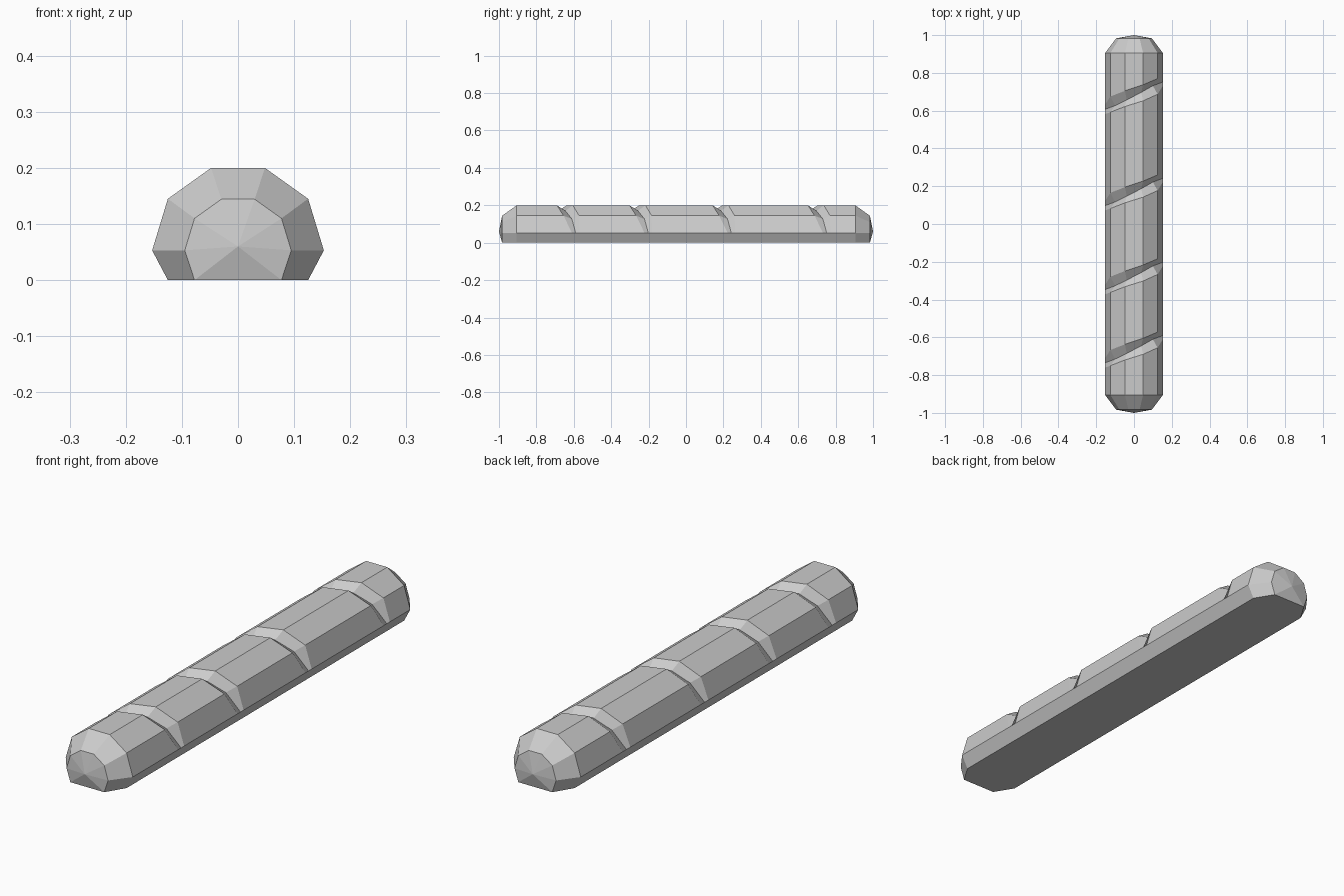
import bpy
import bmesh

cube = bpy.data.objects.get("Cube")
if cube:
    bpy.data.objects.remove(cube, do_unlink=True)

# One grey for the whole loaf
grey = bpy.data.materials.new("plain grey")
grey.use_nodes = True
COLOUR = (0.6, 0.6, 0.6, 1)
grey.diffuse_color = COLOUR
grey.node_tree.nodes["Principled BSDF"].inputs["Base Color"].default_value = COLOUR

# Cross-section: left edge over the top to the right edge, then the flat base
MID = 0.053
PROFILE = [(0.153, MID), (0.125, 0.145), (0.048, 0.2), (-0.048, 0.2),
           (-0.125, 0.145), (-0.153, MID), (-0.125, 0), (0.125, 0)]

# Slanted cut: front lip, floor and back lip along each profile line
FRONT = [-0.61, -0.655, -0.69, -0.72, -0.75, -0.76, -0.76, -0.61]
FLOOR = [-0.59, -0.61, -0.645, -0.685, -0.715, -0.735, -0.735, -0.59]
BACK = [-0.57, -0.572, -0.605, -0.637, -0.667, -0.71, -0.71, -0.57]
CUT_STEPS = [0, 0.388, 0.832, 1.342]
FLOOR_SCALE = 0.8

bm = bmesh.new()


def ring(ys, scale=1.0, cut=False):
    """Add one loop of profile points; a cut only sinks the upper points."""
    loop = []
    for (x, z), y in zip(PROFILE, ys):
        s = scale if not cut or z > MID else 1.0
        new_z = MID + (z - MID) * s if z > 0 else 0
        loop.append(bm.verts.new((x * s, y, new_z)))
    return loop


def level(y):
    return [y] * len(PROFILE)


# Rounded front end, four cuts, rounded back end
rings = [ring(level(-0.983), 0.62), ring(level(-0.905))]
for step in CUT_STEPS:
    for line, scale in ((FRONT, 1), (FLOOR, FLOOR_SCALE), (BACK, 1)):
        rings.append(ring([y + step for y in line], scale, cut=True))
rings += [ring(level(0.905)), ring(level(0.983), 0.62)]

# Skin between neighbouring loops
count = len(PROFILE)
for a, b in zip(rings, rings[1:]):
    for i in range(count):
        j = (i + 1) % count
        bm.faces.new((a[i], a[j], b[j], b[i]))

# Shallow pointed end caps
for loop, y in ((rings[0], -1), (rings[-1], 1)):
    tip = bm.verts.new((0, y, 0.06))
    for i in range(count):
        bm.faces.new((loop[i], loop[(i + 1) % count], tip))

bmesh.ops.recalc_face_normals(bm, faces=bm.faces[:])
mesh = bpy.data.meshes.new("scored_loaf")
bm.to_mesh(mesh)
bm.free()
mesh.materials.append(grey)
loaf = bpy.data.objects.new("scored_loaf", mesh)
bpy.context.collection.objects.link(loaf)
